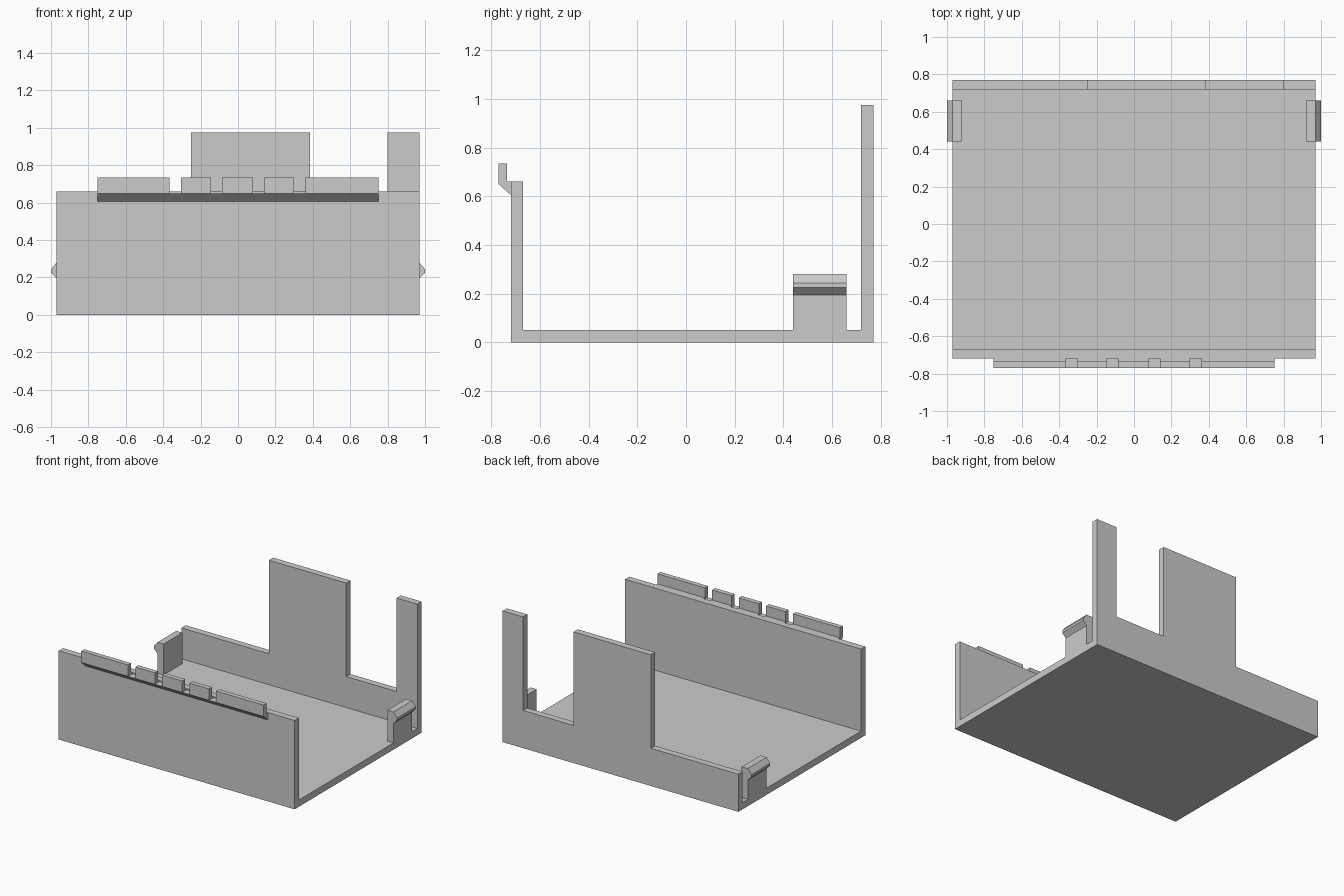
import bpy
import bmesh
from mathutils import Vector

cube = bpy.data.objects.get("Cube")
if cube:
    bpy.data.objects.remove(cube, do_unlink=True)

grey = bpy.data.materials.new("light grey")
grey.use_nodes = True
grey.diffuse_color = (0.6, 0.6, 0.6, 1)
grey.node_tree.nodes["Principled BSDF"].inputs["Base Color"].default_value = (0.6, 0.6, 0.6, 1)


def prism(name, outline, start, end, axis):
    """Extrude an outline of (horizontal, z) points along the x or y axis."""
    bm = bmesh.new()
    place = (lambda a, z: (start, a, z)) if axis == "x" else (lambda a, z: (a, start, z))
    face = bm.faces.new([bm.verts.new(place(a, z)) for a, z in outline])
    ext = bmesh.ops.extrude_face_region(bm, geom=[face])
    moved = [g for g in ext["geom"] if isinstance(g, bmesh.types.BMVert)]
    shift = Vector((end - start, 0, 0) if axis == "x" else (0, end - start, 0))
    bmesh.ops.translate(bm, verts=moved, vec=shift)
    bmesh.ops.recalc_face_normals(bm, faces=bm.faces)
    mesh = bpy.data.meshes.new(name)
    bm.to_mesh(mesh)
    bm.free()
    mesh.materials.append(grey)
    obj = bpy.data.objects.new(name, mesh)
    bpy.context.collection.objects.link(obj)
    return obj


def cut(target, x0, x1, y0, y1, z0, z1):
    """Cut a box-shaped notch out of the target."""
    cutter = prism("notch_cutter", [(y0, z0), (y1, z0), (y1, z1), (y0, z1)], x0, x1, "x")
    cutter.hide_render = True
    mod = target.modifiers.new("notch", "BOOLEAN")
    mod.operation = "DIFFERENCE"
    mod.solver = "EXACT"
    mod.object = cutter
    bpy.context.view_layer.objects.active = target
    bpy.ops.object.modifier_apply(modifier=mod.name)
    bpy.data.objects.remove(cutter, do_unlink=True)


# Tray: floor, front wall and back wall in one section
WIDE, WALL = 0.97, 0.05
tray = prism("tray", [(-0.72, 0), (0.77, 0), (0.77, 0.975), (0.72, 0.975), (0.72, WALL),
                      (-0.67, WALL), (-0.67, 0.66), (-0.72, 0.66)], -WIDE, WIDE, "x")

# Back wall openings leave a wide tab and a corner post
for x0, x1 in ((-1.1, -0.25), (0.385, 0.8)):
    cut(tray, x0, x1, 0.6, 0.9, 0.28, 1.1)

# Front lip with a chamfered underside, split into five teeth
lip = prism("front_lip", [(-0.72, 0.605), (-0.77, 0.65), (-0.77, 0.735), (-0.735, 0.735),
                          (-0.735, 0.66), (-0.72, 0.66)], -0.75, 0.75, "x")
for x in (-0.335, -0.115, 0.11, 0.33):
    cut(lip, x - 0.03, x + 0.03, -0.9, -0.6, 0.65, 0.9)

# Side clips with an outward hook
hook = [(0.92, WALL), (WIDE, WALL), (WIDE, 0.195), (1.0, 0.225), (1.0, 0.243),
        (WIDE, 0.28), (0.92, 0.28)]
for name, side in (("left_clip", 1), ("right_clip", -1)):
    prism(name, [(side * x, z) for x, z in hook], 0.44, 0.66, "y")
